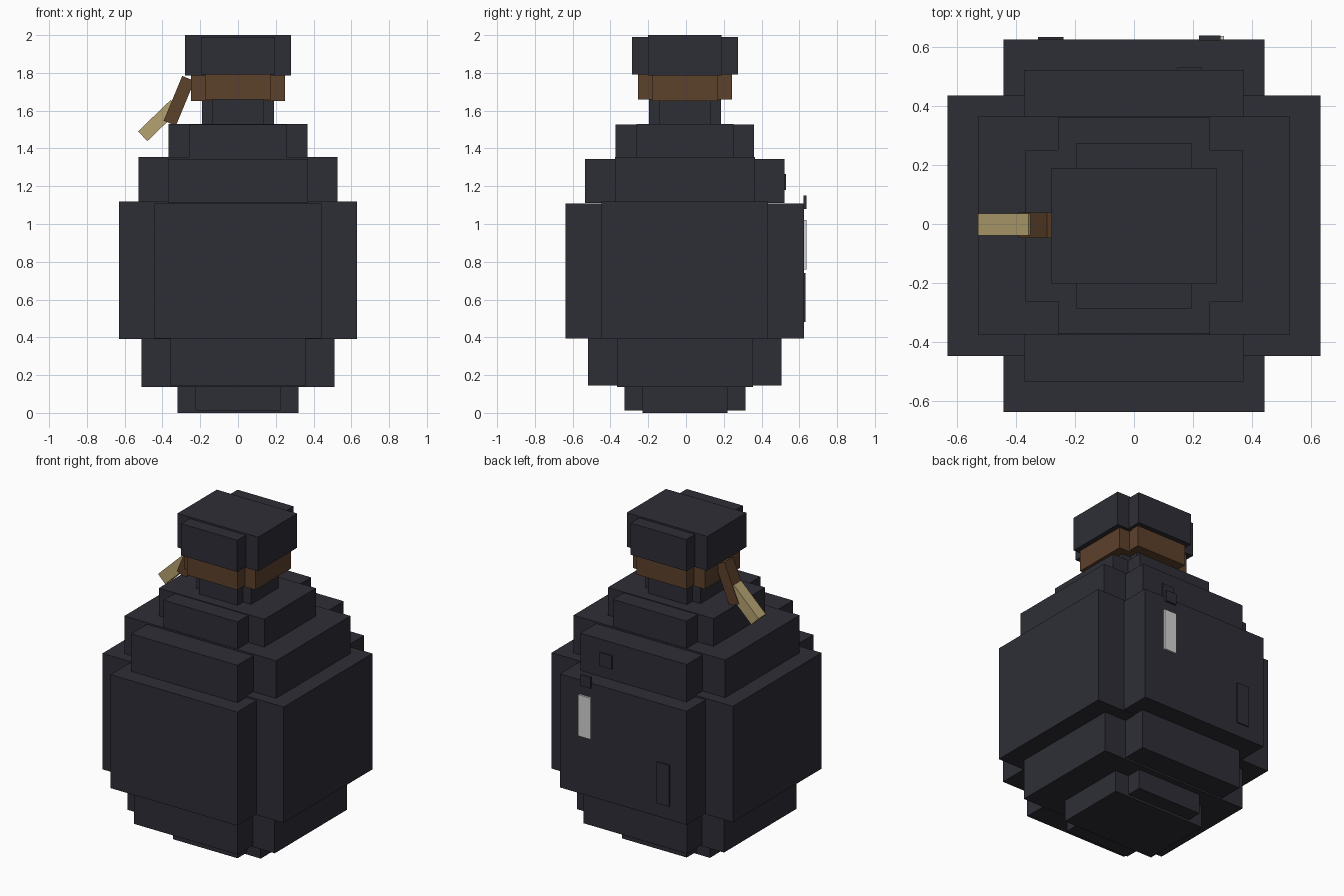
import bpy
import bmesh
import math
from mathutils import Matrix, Vector

cube = bpy.data.objects.get("Cube")
if cube:
    bpy.data.objects.remove(cube, do_unlink=True)


def material(name, r, g, b):
    mat = bpy.data.materials.new(name)
    mat.use_nodes = True
    mat.diffuse_color = (r, g, b, 1)
    bsdf = next(n for n in mat.node_tree.nodes if n.type == "BSDF_PRINCIPLED")
    bsdf.inputs["Base Color"].default_value = (r, g, b, 1)
    return mat


charcoal = material("charcoal", 0.027, 0.027, 0.037)
leather = material("brown leather", 0.108, 0.052, 0.024)
straw = material("straw", 0.46, 0.36, 0.16)
white = material("pale glint", 0.65, 0.65, 0.66)


def add_box(bm, center, size, tilt=0):
    """Box of the given size, tilted about the y axis."""
    matrix = (Matrix.Translation(center) @ Matrix.Rotation(tilt, 4, "Y")
              @ Matrix.Diagonal(Vector((*size, 1))))
    bmesh.ops.create_cube(bm, size=1, matrix=matrix)


def finish(name, bm, mat):
    mesh = bpy.data.meshes.new(name)
    bm.to_mesh(mesh)
    bm.free()
    mesh.materials.append(mat)
    obj = bpy.data.objects.new(name, mesh)
    bpy.context.collection.objects.link(obj)
    return obj


def box(name, center, size, mat, tilt=0):
    bm = bmesh.new()
    add_box(bm, center, size, tilt)
    return finish(name, bm, mat)


def tier(name, long, short, bottom, top, mat, low=0.005, drop=0.01):
    """Rounded-looking tier: two crossed boxes, the second slightly shorter."""
    bm = bmesh.new()
    y = -0.006
    add_box(bm, (0, y, (bottom + top) / 2), (2 * long, 2 * short, top - bottom))
    z0, z1 = bottom + low, top - drop
    add_box(bm, (0, y, (z0 + z1) / 2), (2 * short, 2 * long, z1 - z0))
    return finish(name, bm, mat)


# Stacked tiers from the foot up to the cap
tier("foot", 0.32, 0.225, 0, 0.136, charcoal, low=0.013, drop=-0.006)
tier("lower_body", 0.512, 0.36, 0.136, 0.39, charcoal, low=0.01, drop=-0.004)
tier("main_body", 0.631, 0.441, 0.39, 1.119, charcoal)
tier("upper_body", 0.528, 0.37, 1.105, 1.355, charcoal)
tier("shoulder", 0.367, 0.257, 1.343, 1.53, charcoal, drop=0.004)
tier("neck", 0.19, 0.135, 1.52, 1.66, charcoal, drop=0.002)
tier("collar", 0.249, 0.175, 1.652, 1.789, leather, low=0.008, drop=-0.004)
tier("cap", 0.28, 0.195, 1.785, 2.0, charcoal, low=0.006)

# Hanging strap and its tag on the right side
box("strap", (-0.312, -0.004, 1.652), (0.07, 0.086, 0.257), leather, math.radians(22.5))
box("tag", (-0.418, -0.002, 1.548), (0.071, 0.074, 0.24), straw, math.radians(46))

# Thin plates on the back
box("glint_plate", (0.262, 0.63, 0.89), (0.084, 0.014, 0.26), white)
box("small_plate", (0.256, 0.63, 1.115), (0.073, 0.016, 0.07), charcoal)
box("low_plate", (-0.282, 0.627, 0.61), (0.086, 0.012, 0.26), charcoal)
box("upper_plate", (0.188, 0.524, 1.222), (0.083, 0.012, 0.085), charcoal)
